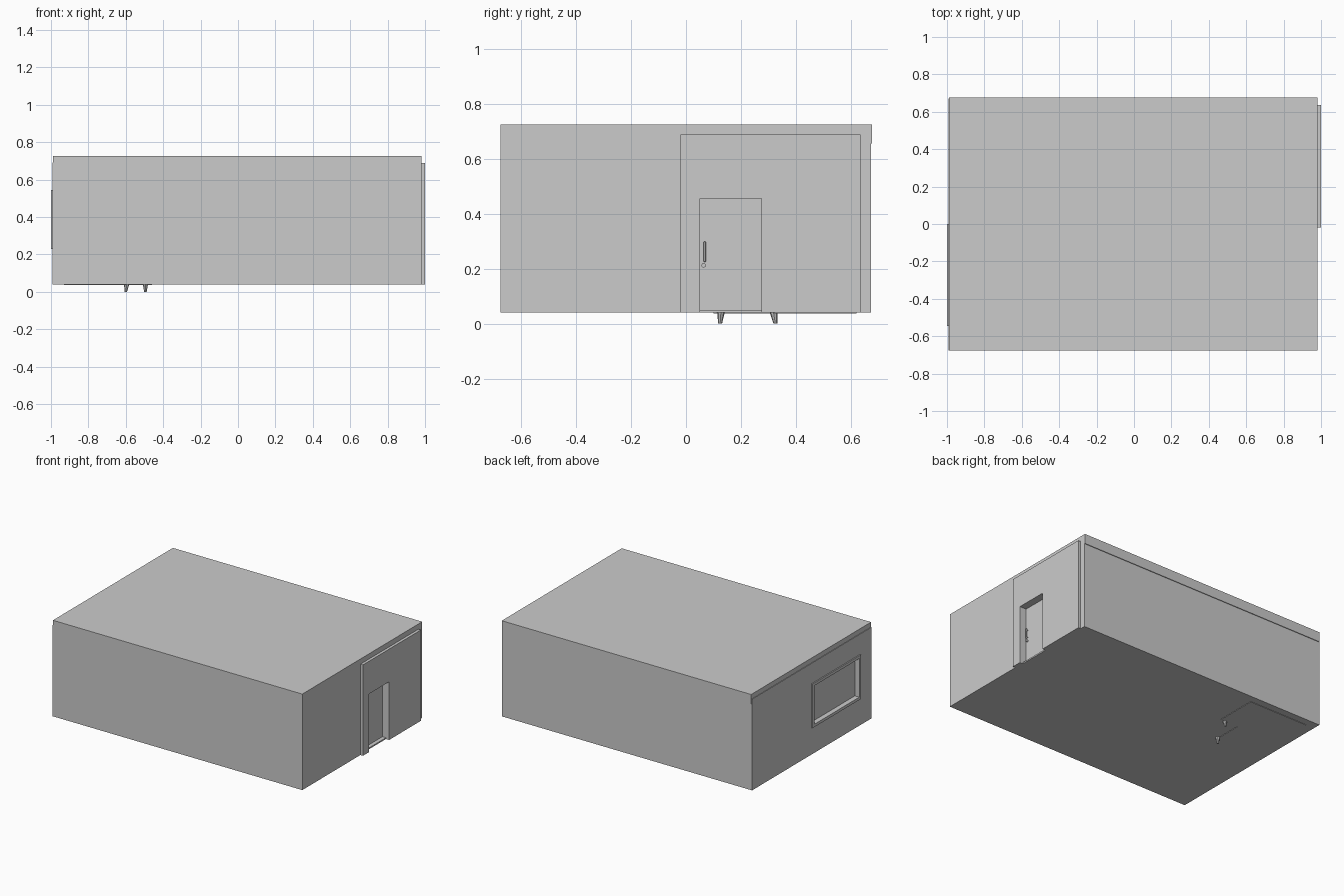
import bpy, bmesh
from mathutils import Vector

if "Cube" in bpy.data.objects:
    bpy.data.objects.remove(bpy.data.objects["Cube"])


def finish(name, bm):
    bmesh.ops.recalc_face_normals(bm, faces=bm.faces)
    me = bpy.data.meshes.new(name)
    bm.to_mesh(me)
    bm.free()
    ob = bpy.data.objects.new(name, me)
    bpy.context.collection.objects.link(ob)
    return ob


def box(name, x, y, z, bevel=0):
    bm = bmesh.new()
    bmesh.ops.create_cube(bm, size=1)
    for v in bm.verts:
        v.co = [(a + b) / 2 + c * (b - a) for c, (a, b) in zip(v.co, (x, y, z))]
    ob = finish(name, bm)
    if bevel:
        m = ob.modifiers.new("soft_edges", 'BEVEL')
        m.width, m.segments = bevel, 3
    return ob


def extrude_x(bm, faces, dx):
    geo = bmesh.ops.extrude_face_region(bm, geom=faces)["geom"]
    bmesh.ops.translate(bm, vec=(dx, 0, 0),
                        verts=[g for g in geo if isinstance(g, bmesh.types.BMVert)])


def door_panel(name, x, y, z, hole_y, hole_top):
    """Upright slab with a doorway reaching the floor."""
    bm = bmesh.new()
    pts = [(y[0], z[0]), (hole_y[0], z[0]), (hole_y[0], hole_top), (hole_y[1], hole_top),
           (hole_y[1], z[0]), (y[1], z[0]), (y[1], z[1]), (y[0], z[1])]
    f = bm.faces.new([bm.verts.new((x[0], *p)) for p in pts])
    extrude_x(bm, [f], x[1] - x[0])
    return finish(name, bm)


def ring_panel(name, x, y, z, hy, hz):
    """Upright slab with a closed rectangular opening."""
    bm = bmesh.new()
    loops = [[bm.verts.new((x[0], a, b)) for a, b in
              ((p[0], q[0]), (p[1], q[0]), (p[1], q[1]), (p[0], q[1]))]
             for p, q in ((y, z), (hy, hz))]
    o, i = loops
    fs = [bm.faces.new((o[k], o[(k + 1) % 4], i[(k + 1) % 4], i[k])) for k in range(4)]
    extrude_x(bm, fs, x[1] - x[0])
    return finish(name, bm)


def taper_leg(name, top, bottom, r_top, r_bottom):
    bm = bmesh.new()
    bmesh.ops.create_cone(bm, cap_ends=True, segments=8, radius1=r_bottom, radius2=r_top, depth=1)
    for v in bm.verts:
        c = Vector(top) if v.co.z > 0 else Vector(bottom)
        v.co = (c.x + v.co.x, c.y + v.co.y, c.z)
    return finish(name, bm)


FLOOR, CEIL = 0.04, 0.725
IN = 0.05
DOOR_Y, DOOR_TOP = (0.05, 0.275), 0.455
WIN_Y, WIN_Z = (-0.525, -0.02), (0.25, 0.525)

# room shell
box("floor", (-0.985, 0.975), (-0.67, 0.665), (FLOOR, FLOOR + 0.01))
box("roof", (-0.988, 0.98), (-0.675, 0.677), (0.655, CEIL))
box("front_wall", (-0.99, 0.98), (-0.675, -0.675 + IN), (FLOOR, 0.69))
box("back_wall", (-0.99, 0.98), (0.672 - IN, 0.672), (FLOOR, 0.69))
door_panel("right_wall", (0.98 - IN, 0.98), (-0.675, 0.672), (FLOOR, 0.69), DOOR_Y, DOOR_TOP)
ring_panel("left_wall", (-0.992, -0.992 + IN), (-0.675, 0.672), (FLOOR, 0.69), WIN_Y, WIN_Z)

# entrance
door_panel("entrance_panel", (0.98, 1.0), (-0.02, 0.635), (FLOOR, 0.688), DOOR_Y, DOOR_TOP)
box("door", (0.93, 0.948), DOOR_Y, (FLOOR, DOOR_TOP))
box("door_handle", (0.958, 0.966), (0.064, 0.072), (0.225, 0.298), 0.002)
for k, z in enumerate((0.235, 0.288)):
    box(f"handle_post_{k}", (0.946, 0.962), (0.065, 0.071), (z - 0.003, z + 0.003))
bpy.ops.mesh.primitive_cylinder_add(vertices=16, radius=0.008, depth=0.014,
                                    location=(0.953, 0.064, 0.212), rotation=(0, 1.5708, 0))
bpy.context.object.name = "door_lock"

# window
ring_panel("window_frame", (-1.0, -0.99), (-0.545, 0.0), (0.23, 0.545), WIN_Y, WIN_Z)
box("window_pane", (-0.965, -0.96), WIN_Y, WIN_Z)

# corner sofa, its base and legs dipping through the floor
box("sofa_base_back", (-0.93, -0.46), (0.32, 0.62), (0.037, 0.09))
box("sofa_base_side", (-0.93, -0.6), (0.10, 0.32), (0.037, 0.09))
box("sofa_seat_back", (-0.93, -0.46), (0.32, 0.62), (0.09, 0.13), 0.012)
box("sofa_seat_side", (-0.93, -0.6), (0.10, 0.32), (0.09, 0.13), 0.012)
box("sofa_backrest_back", (-0.93, -0.46), (0.56, 0.62), (0.13, 0.22), 0.015)
box("sofa_backrest_side", (-0.93, -0.87), (0.10, 0.56), (0.13, 0.22), 0.015)
taper_leg("sofa_leg_back", (-0.495, 0.318, 0.042), (-0.495, 0.325, 0), 0.014, 0.007)
taper_leg("sofa_leg_side", (-0.595, 0.127, 0.042), (-0.6, 0.124, 0), 0.014, 0.007)
